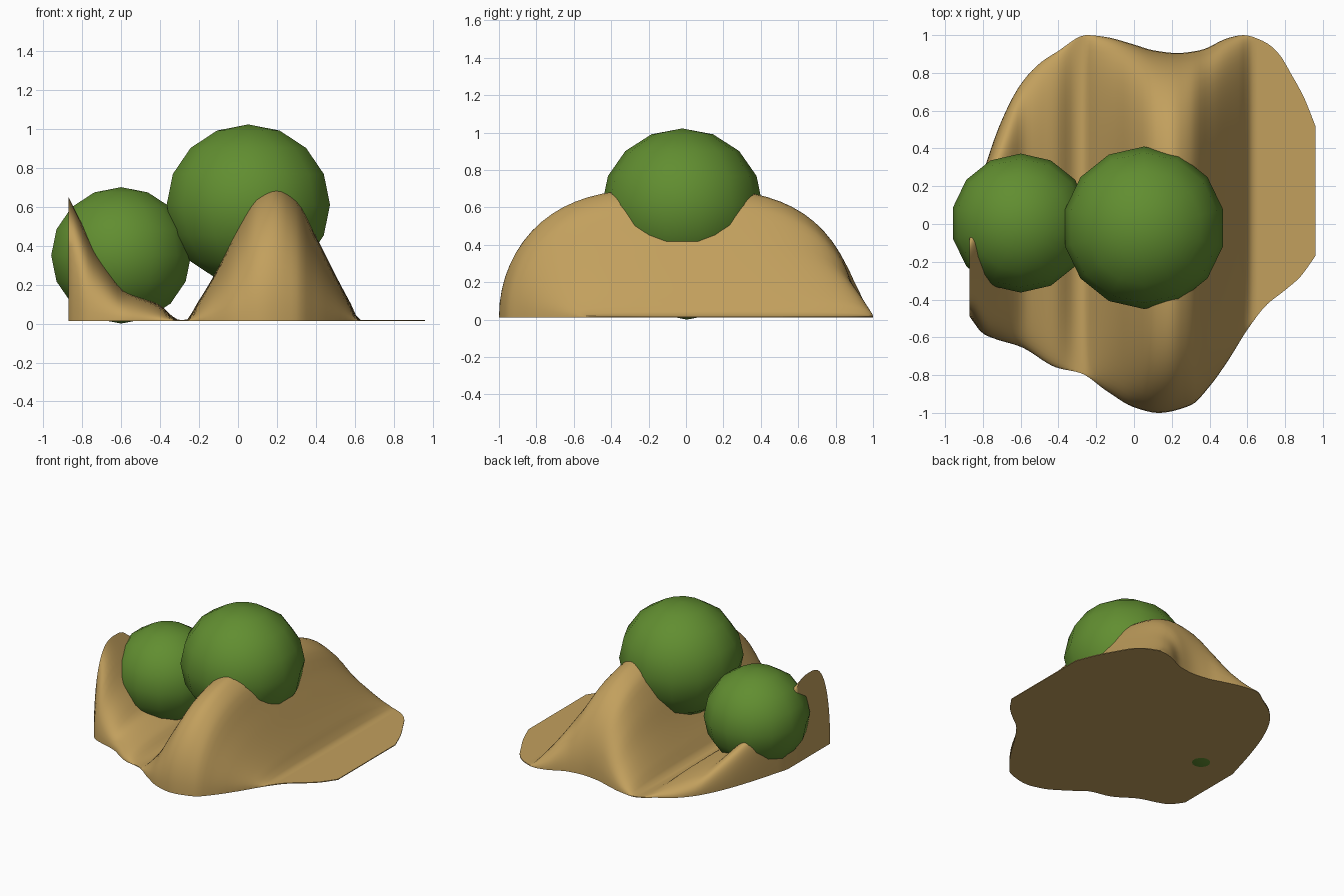
import bpy, bmesh, math

if "Cube" in bpy.data.objects:
    bpy.data.objects.remove(bpy.data.objects["Cube"])


def material(name, rgb):
    m = bpy.data.materials.new(name)
    m.diffuse_color = (*rgb, 1)
    m.use_nodes = True
    m.node_tree.nodes["Principled BSDF"].inputs["Base Color"].default_value = m.diffuse_color
    return m


SAND = material("sand", (0.54, 0.35, 0.11))
GREEN = material("leaf green", (0.12, 0.27, 0.03))


def curve(pts, x):
    """Smooth interpolation through (x, value) points, without overshoot."""
    def slope(i):
        if i == 0 or i == len(pts) - 1:
            j = max(i, 1)
            return (pts[j][1] - pts[j - 1][1]) / (pts[j][0] - pts[j - 1][0])
        a = (pts[i][1] - pts[i - 1][1]) / (pts[i][0] - pts[i - 1][0])
        b = (pts[i + 1][1] - pts[i][1]) / (pts[i + 1][0] - pts[i][0])
        return 0 if a * b <= 0 else 2 * a * b / (a + b)
    for i in range(len(pts) - 1):
        (x0, v0), (x1, v1) = pts[i], pts[i + 1]
        if x <= x1 or i == len(pts) - 2:
            h = x1 - x0
            t = min(max((x - x0) / h, 0), 1)
            return ((1 + 2 * t) * (1 - t) ** 2 * v0 + t * (1 - t) ** 2 * h * slope(i)
                    + t * t * (3 - 2 * t) * v1 + t * t * (t - 1) * h * slope(i + 1))


# Dune: crest heights across x, and the front and back edges of the outline
CREST = [(-.87, .64), (-.8, .5), (-.74, .38), (-.66, .26), (-.58, .16), (-.5, .125),
         (-.4, .085), (-.34, .03), (-.28, .0), (-.2, .11), (-.1, .28), (0, .49),
         (.1, .65), (.2, .69), (.3, .63), (.4, .44), (.5, .24), (.58, .09),
         (.63, .0), (.96, .0)]
FRONT = [(-.87, -.49), (-.8, -.58), (-.73, -.61), (-.6, -.65), (-.41, -.76), (-.28, -.79),
         (-.15, -.88), (0, -.97), (.13, -1), (.3, -.96), (.4, -.86), (.5, -.72),
         (.6, -.56), (.7, -.43), (.8, -.35), (.88, -.28), (.96, -.17)]
BACK = [(-.87, .02), (-.78, .33), (-.7, .55), (-.6, .74), (-.5, .85), (-.41, .91),
        (-.25, 1), (-.15, .99), (0, .95), (.1, .92), (.23, .905), (.35, .92), (.5, .985),
        (.58, 1), (.68, .97), (.76, .91), (.84, .78), (.9, .67), (.96, .52)]
NX, NY = 72, 36
BASE = 0.012


def dune():
    bm = bmesh.new()
    top, bottom = [], []
    for i in range(NX + 1):
        x = -.87 + 1.83 * i / NX
        y0, y1, crest = curve(FRONT, x), curve(BACK, x), curve(CREST, x)
        a, b = [], []
        for j in range(NY + 1):
            t = -math.cos(math.pi * j / NY)
            y = (y0 + y1) / 2 + t * (y1 - y0) / 2
            z = .018 + max(crest - .008, 0) * math.sqrt(max(0, 1 - abs(t) ** 3))
            a.append(bm.verts.new((x, y, z)))
            b.append(bm.verts.new((x, y, BASE)))
        top.append(a)
        bottom.append(b)
    # upper surface and flat underside
    for i in range(NX):
        for j in range(NY):
            for g in (top, bottom):
                bm.faces.new((g[i][j], g[i + 1][j], g[i + 1][j + 1], g[i][j + 1]))
    # rim, including the cut cliff on the left
    for j in range(NY):
        for i in (0, NX):
            bm.faces.new((top[i][j], top[i][j + 1], bottom[i][j + 1], bottom[i][j]))
    for i in range(NX):
        for j in (0, NY):
            bm.faces.new((top[i][j], top[i + 1][j], bottom[i + 1][j], bottom[i][j]))
    bmesh.ops.recalc_face_normals(bm, faces=bm.faces)
    return finish(bm, "sand_dune", SAND, 50)


def finish(bm, name, mat, angle):
    me = bpy.data.meshes.new(name)
    bm.to_mesh(me)
    bm.free()
    me.materials.append(mat)
    ob = bpy.data.objects.new(name, me)
    bpy.context.collection.objects.link(ob)
    bpy.ops.object.select_all(action='DESELECT')
    ob.select_set(True)
    bpy.context.view_layer.objects.active = ob
    bpy.ops.object.shade_smooth_by_angle(angle=math.radians(angle))
    return ob


# Round bushes: low-poly, slightly squashed spheres
def bush(name, centre, radius, height):
    bm = bmesh.new()
    bmesh.ops.create_uvsphere(bm, u_segments=14, v_segments=8, radius=1)
    bmesh.ops.scale(bm, vec=(radius, radius, height), verts=bm.verts)
    ob = finish(bm, name, GREEN, 60)
    ob.location = centre


dune()
bush("small_bush", (-.6, .005, .35), .368, .35)
bush("large_bush", (.053, -.02, .61), .43, .412)
